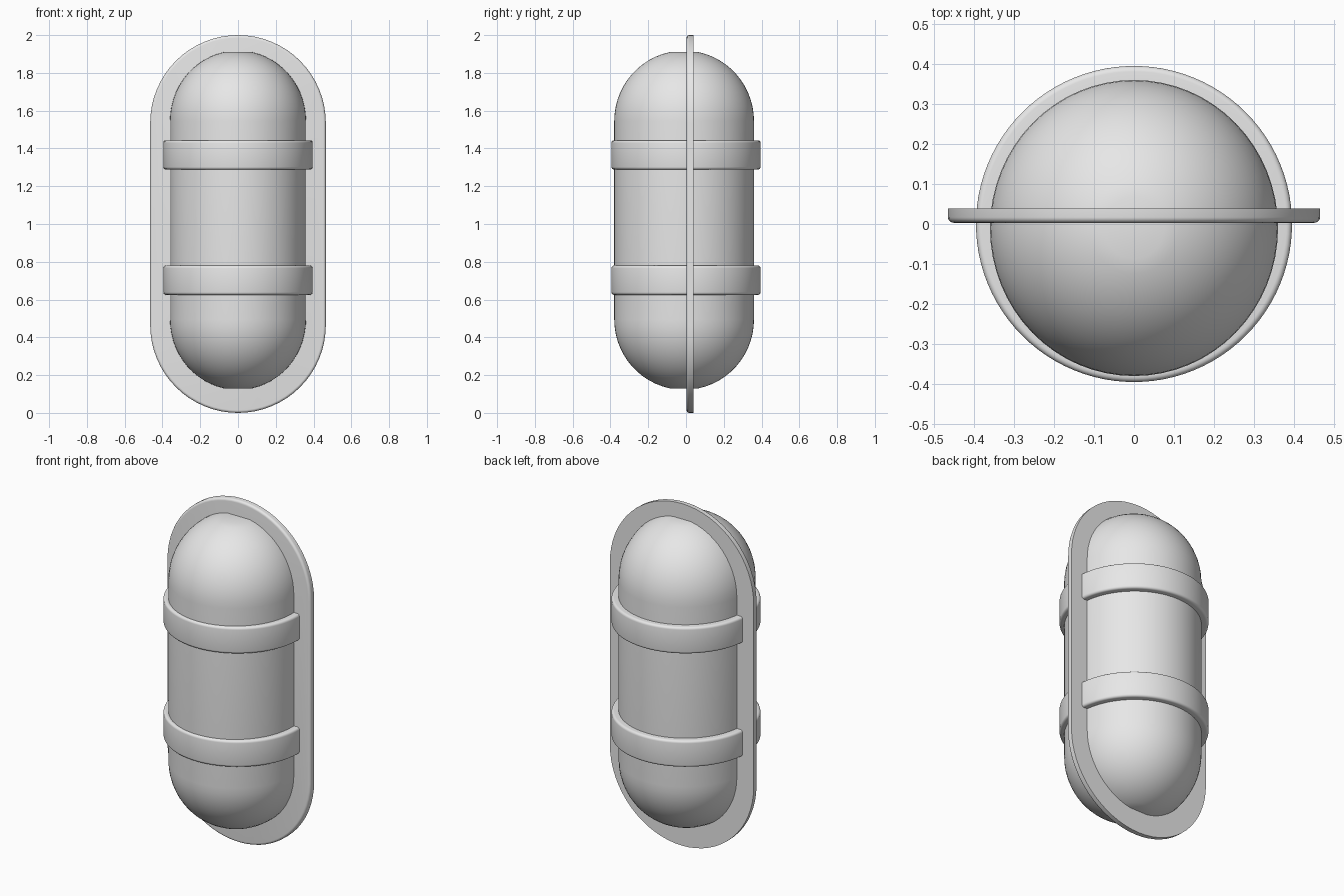
import bpy, bmesh, math

if "Cube" in bpy.data.objects:
    bpy.data.objects.remove(bpy.data.objects["Cube"])

grey = bpy.data.materials.new("light grey")
grey.diffuse_color = (0.8, 0.8, 0.8, 1)
grey.use_nodes = True
grey.node_tree.nodes["Principled BSDF"].inputs["Base Color"].default_value = grey.diffuse_color


def make_object(name, bm, angle=35):
    bmesh.ops.remove_doubles(bm, verts=bm.verts, dist=1e-5)
    bmesh.ops.recalc_face_normals(bm, faces=bm.faces)
    mesh = bpy.data.meshes.new(name)
    bm.to_mesh(mesh)
    bm.free()
    mesh.materials.append(grey)
    ob = bpy.data.objects.new(name, mesh)
    bpy.context.collection.objects.link(ob)
    bpy.ops.object.select_all(action='DESELECT')
    ob.select_set(True)
    bpy.context.view_layer.objects.active = ob
    bpy.ops.object.shade_smooth_by_angle(angle=math.radians(angle))
    return ob


def loft(bm, rings, closed=False):
    """Skin a list of equal-length point rings."""
    vs = [[bm.verts.new(p) for p in r] for r in rings]
    pairs = list(zip(vs, vs[1:]))
    if closed:
        pairs.append((vs[-1], vs[0]))
    for a, b in pairs:
        n = len(a)
        for i in range(n):
            j = (i + 1) % n
            bm.faces.new((a[i], a[j], b[j], b[i]))
    if not closed:
        bm.faces.new(vs[0])
        bm.faces.new(vs[-1])


def ring(rx, ry, cy, z, n=64):
    return [(rx * math.cos(2 * math.pi * i / n),
             cy + ry * math.sin(2 * math.pi * i / n), z) for i in range(n)]


# Capsule body: cylinder with a dome at each end, slightly flattened at the poles
R, LOW, HIGH = 0.36, 0.495, 1.545
angles = [math.radians(a) for a in range(0, 79, 6)]
profile = [(R * math.cos(a), LOW - 0.373 * math.sin(a)) for a in reversed(angles)]
profile += [(R * math.cos(a), HIGH + 0.373 * math.sin(a)) for a in angles]
bm = bmesh.new()
loft(bm, [ring(r, r * 0.37 / R, -0.01, z) for r, z in profile])
make_object("capsule_body", bm)

# Two rounded bands around the body
for name, z0, z1 in (("lower_band", 0.625, 0.78), ("upper_band", 1.288, 1.443)):
    bm = bmesh.new()
    b = 0.014
    section = [(0.33, z0)]
    for zc, start in ((z0 + b, -90), (z1 - b, 0)):
        for k in range(5):
            a = math.radians(start + k * 22.5)
            section.append((0.395 - b + b * math.cos(a), zc + b * math.sin(a)))
    section.append((0.33, z1))
    loft(bm, [ring(r, r, 0, z, 96) for r, z in section], closed=True)
    make_object(name, bm)


# Upright flange plate: stadium outline with a rounded front edge
def stadium(inset, y, n=32):
    r = 0.465 - inset
    pts = []
    for cz, start in ((1.535, 0), (0.465, math.pi)):
        for i in range(n + 1):
            a = start + math.pi * i / n
            pts.append((r * math.cos(a), y, cz + r * math.sin(a)))
    return pts


bm = bmesh.new()
b = 0.014
rings = [stadium(0, 0.039)]
for k in range(6):
    a = math.radians(k * 18)
    rings.append(stadium(b * (1 - math.cos(a)), 0.003 + b * (1 - math.sin(a))))
loft(bm, rings)
make_object("flange_plate", bm)
